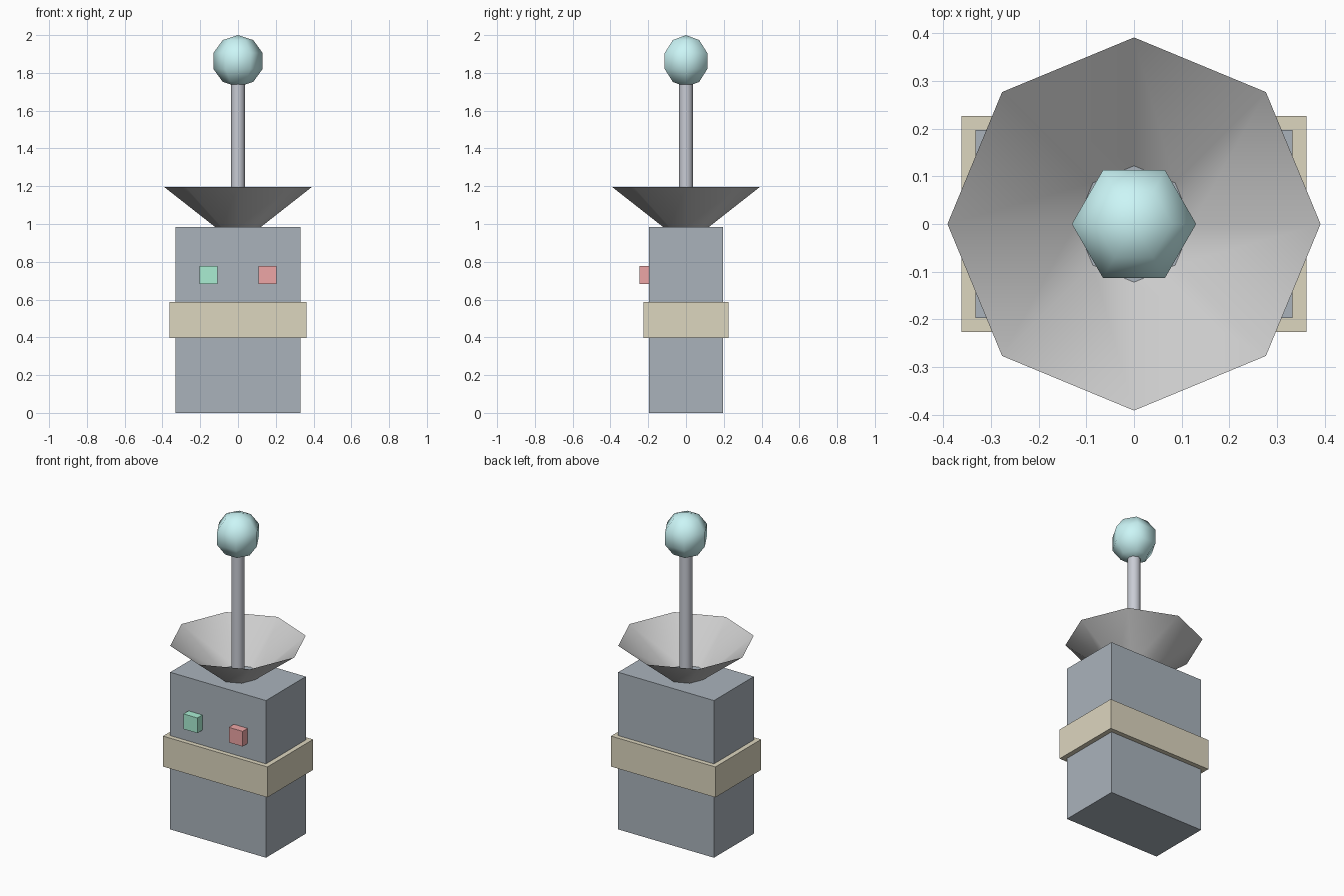
import bpy, bmesh
from mathutils import Matrix

if "Cube" in bpy.data.objects:
    bpy.data.objects.remove(bpy.data.objects["Cube"])


def paint(obj, rgb):
    mat = bpy.data.materials.new(obj.name + "_colour")
    mat.diffuse_color = (*rgb, 1)
    mat.use_nodes = True
    mat.node_tree.nodes["Principled BSDF"].inputs["Base Color"].default_value = mat.diffuse_color
    obj.data.materials.append(mat)


def finish(name, bm, rgb, smooth=False):
    mesh = bpy.data.meshes.new(name)
    bm.to_mesh(mesh)
    bm.free()
    for p in mesh.polygons:
        p.use_smooth = smooth
    obj = bpy.data.objects.new(name, mesh)
    bpy.context.collection.objects.link(obj)
    paint(obj, rgb)
    return obj


def box(name, lo, hi, rgb):
    size = [b - a for a, b in zip(lo, hi)]
    mid = [(a + b) / 2 for a, b in zip(lo, hi)]
    bm = bmesh.new()
    bmesh.ops.create_cube(bm, size=1, matrix=Matrix.Translation(mid) @ Matrix.Diagonal((*size, 1)))
    return finish(name, bm, rgb)


def tube(name, r_bottom, r_top, z0, z1, sides, rgb):
    # open-ended, with a vertex on +x
    bm = bmesh.new()
    rings = []
    for r, z in ((r_bottom, z0), (r_top, z1)):
        ring = [bm.verts.new(Matrix.Rotation(6.2831853 * i / sides, 3, 'Z') @ Matrix.Identity(3).col[0] * r)
                for i in range(sides)]
        for v in ring:
            v.co.z = z
        rings.append(ring)
    low, high = rings
    for i in range(sides):
        j = (i + 1) % sides
        bm.faces.new((low[i], low[j], high[j], high[i]))
    return finish(name, bm, rgb, smooth=True)


# casing and the band around it
box("body", (-0.332, -0.197, 0), (0.332, 0.197, 0.985), (0.40, 0.45, 0.50))
box("band", (-0.362, -0.226, 0.397), (0.362, 0.226, 0.588), (0.72, 0.67, 0.52))

# two front buttons
for name, x, rgb in (("green_button", -0.157, (0.40, 0.85, 0.65)),
                     ("red_button", 0.157, (0.85, 0.38, 0.38))):
    box(name, (x - 0.048, -0.247, 0.682), (x + 0.048, -0.15, 0.777), rgb)

# open dish and mast
tube("dish", 0.122, 0.391, 0.985, 1.196, 8, (0.8, 0.81, 0.83))
tube("mast", 0.038, 0.038, 0.985, 1.76, 8, (0.58, 0.60, 0.66))

# low-poly ball on the mast
bm = bmesh.new()
bmesh.ops.create_uvsphere(bm, u_segments=6, v_segments=5, radius=0.137,
                          matrix=Matrix.Translation((0, 0, 1.863)))
ball_width = max(v.co.x for v in bm.verts)
if ball_width < 0.125:  # put a corner on the x axis
    bmesh.ops.rotate(bm, verts=bm.verts, matrix=Matrix.Rotation(0.5235988, 3, 'Z'))
finish("ball", bm, (0.60, 0.92, 0.93), smooth=True)
